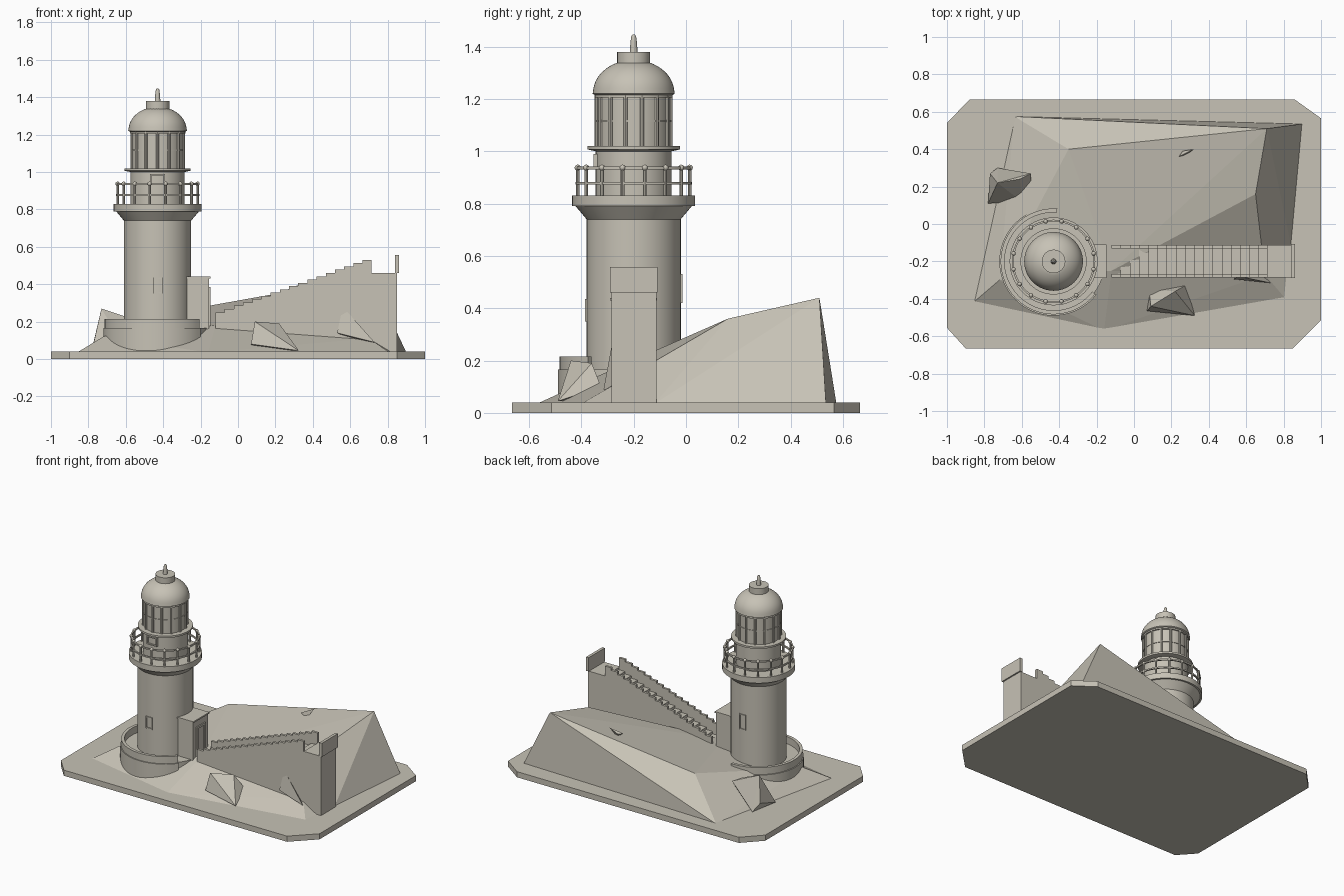
import bpy, bmesh, math
from mathutils import Vector

if "Cube" in bpy.data.objects:
    bpy.data.objects.remove(bpy.data.objects["Cube"])

CX, CY = -0.43, -0.20          # tower axis
stone = bpy.data.materials.new("warm_grey_stone")
stone.diffuse_color = (0.57, 0.54, 0.465, 1)
stone.use_nodes = True
stone.node_tree.nodes["Principled BSDF"].inputs["Base Color"].default_value = stone.diffuse_color


def finish(name, bm, smooth=False):
    bmesh.ops.recalc_face_normals(bm, faces=bm.faces)
    me = bpy.data.meshes.new(name)
    bm.to_mesh(me)
    bm.free()
    me.materials.append(stone)
    ob = bpy.data.objects.new(name, me)
    bpy.context.collection.objects.link(ob)
    if smooth:
        bpy.ops.object.select_all(action='DESELECT')
        ob.select_set(True)
        bpy.context.view_layer.objects.active = ob
        bpy.ops.object.shade_smooth_by_angle(angle=math.radians(35))
    return ob


def add_box(bm, lo, hi):
    vs = [bm.verts.new((x, y, z)) for x in (lo[0], hi[0])
          for y in (lo[1], hi[1]) for z in (lo[2], hi[2])]
    for f in ((0, 1, 3, 2), (4, 6, 7, 5), (0, 4, 5, 1),
              (2, 3, 7, 6), (0, 2, 6, 4), (1, 5, 7, 3)):
        bm.faces.new([vs[i] for i in f])
    return vs


def boxes(name, items):
    bm = bmesh.new()
    for lo, hi in items:
        add_box(bm, lo, hi)
    return finish(name, bm)


def extrude(name, pts, vec):
    bm = bmesh.new()
    face = bm.faces.new([bm.verts.new(p) for p in pts])
    out = bmesh.ops.extrude_face_region(bm, geom=[face], use_keep_orig=True)
    bmesh.ops.translate(bm, vec=vec,
                        verts=[v for v in out["geom"] if isinstance(v, bmesh.types.BMVert)])
    return finish(name, bm)


def lathe(name, profile, n=56, closed=False, a0=0, a1=360):
    """Spin (radius, z) points round the tower axis."""
    bm = bmesh.new()
    full = a1 - a0 >= 360
    rings = []
    for i in range(n if full else n + 1):
        a = math.radians(a0 + (a1 - a0) * i / n)
        rings.append([bm.verts.new((CX + r * math.cos(a), CY + r * math.sin(a), z))
                      for r, z in profile])
    m = len(profile)
    for i in range(n):
        p, q = rings[i], rings[(i + 1) % len(rings)]
        for j in range(m if closed else m - 1):
            k = (j + 1) % m
            bm.faces.new((p[j], q[j], q[k], p[k]))
    if not full:
        bm.faces.new(rings[0])
        bm.faces.new(rings[-1])
    elif not closed:
        bm.faces.new([r[0] for r in rings])
        bm.faces.new([r[-1] for r in rings])
    return finish(name, bm, True)


def rock(name, pts):
    bm = bmesh.new()
    for p in pts:
        bm.verts.new(p)
    bmesh.ops.convex_hull(bm, input=bm.verts)
    return finish(name, bm)


# Base plate with cut corners
extrude("base_plate", [(-1, -.555, 0), (-.9, -.665, 0), (.85, -.665, 0), (1, -.515, 0),
                       (1, .565, 0), (.86, .665, 0), (-.88, .665, 0), (-1, .54, 0)], (0, 0, .04))

# Faceted hill
hill = {"a": (.71, .51, .44), "b": (-.35, .40, .25), "c": (.65, .16, .36),
        "d": (-.12, -.25, .18), "e": (.70, -.27, .11), "f": (-.72, -.30, .12),
        "1": (-.86, -.42, .035), "2": (-.16, -.57, .035), "3": (.81, -.40, .035),
        "4": (.84, -.12, .035), "5": (.90, .535, .035), "6": (-.64, .575, .035)}
bm = bmesh.new()
hv = {k: bm.verts.new(p) for k, p in hill.items()}
for f in "ab6 a65 a54 a4c c4e e43 e32 d2e ced acd adb bdf bf6 f16 f12 f2d 123456".split():
    bm.faces.new([hv[c] for c in f])
finish("hill", bm)

# Loose rocks
rock("left_rock", [(-.73, .22, .27), (-.73, .30, .04), (-.55, .27, .20), (-.55, .20, .10),
                   (-.60, .12, .05), (-.78, .11, .05), (-.77, .27, .10), (-.61, .24, .23)])
rock("front_rock", [(.09, -.44, .20), (.22, -.36, .19), (.28, -.325, .10), (.08, -.35, .05),
                    (.325, -.49, .045), (.07, -.465, .08)])
rock("right_rock", [(.56, -.28, .28), (.53, -.295, .14), (.73, -.315, .09), (.66, -.22, .08)])
rock("small_rock", [(.24, .36, .36), (.26, .39, .36), (.32, .40, .395), (.28, .37, .33)])

# Round terrace and its curved wall
lathe("terrace_floor", [(.275, .05), (.275, .165)])
lathe("terrace_wall", [(.29, .045), (.29, .165), (.283, .165), (.283, .215), (.262, .215), (.262, .045)],
      44, True, 86, 322)

# Tower shaft, gallery and lantern
lathe("tower_shaft", [(.18, .05), (.18, .74)])
lathe("gallery_corbel", [(.18, .74), (.222, .79)])
lathe("gallery_floor", [(.235, .79), (.235, .83)])
lathe("watch_room", [(.145, .83), (.145, 1.005)])
lathe("lantern_floor", [(.145, 1.0), (.177, 1.007), (.177, 1.02)])
lathe("lantern_room", [(.139, 1.02), (.139, 1.22)])
dome = [(.148, 1.215), (.157, 1.22)]
for i in range(1, 11):
    t = math.radians(i * 6.8)
    dome.append((.155 * math.cos(t), 1.225 + .124 * math.sin(t)))
lathe("dome", dome)
lathe("vent_cap", [(.063, 1.335), (.063, 1.38)], 32)
lathe("finial", [(.015, 1.38), (.012, 1.42), (.009, 1.44), (.004, 1.447)], 12)

# Lantern glazing bars
bm = bmesh.new()
for i in range(14):
    a = 2 * math.pi * (i + .5) / 14
    c = Vector((CX + .141 * math.cos(a), CY + .141 * math.sin(a), 0))
    bmesh.ops.create_cone(bm, cap_ends=True, segments=8, radius1=.008, radius2=.008, depth=.2)
    bmesh.ops.translate(bm, vec=c + Vector((0, 0, 1.12)), verts=bm.verts[-16:])
finish("glazing_bars", bm)
lathe("lantern_mid_bar", [(.136, 1.112), (.143, 1.112), (.143, 1.12), (.136, 1.12)], closed=True)
lathe("lantern_top_bar", [(.136, 1.205), (.148, 1.205), (.148, 1.22), (.136, 1.22)], closed=True)

# Gallery railing
bm = bmesh.new()
for i in range(16):
    a = 2 * math.pi * (i + .5) / 16
    c = Vector((CX + .218 * math.cos(a), CY + .218 * math.sin(a), 0))
    r = bmesh.ops.create_cone(bm, cap_ends=True, segments=8, radius1=.007, radius2=.007, depth=.11)
    bmesh.ops.translate(bm, vec=c + Vector((0, 0, .882)), verts=r["verts"])
    r = bmesh.ops.create_uvsphere(bm, u_segments=10, v_segments=6, radius=.012)
    bmesh.ops.translate(bm, vec=c + Vector((0, 0, .937)), verts=r["verts"])
finish("railing_posts", bm, True)
for name, z in (("lower_rail", .878), ("upper_rail", .936)):
    lathe(name, [(.213, z - .005), (.223, z - .005), (.223, z + .005), (.213, z + .005)], closed=True)


# Framed openings on the tower
def frame(name, y, z0, z1, w):
    lo, hi, t = y - .008, y + .008, .008
    boxes(name, [((CX - w, lo, z0), (CX - w + t, hi, z1)), ((CX + w - t, lo, z0), (CX + w, hi, z1)),
                 ((CX - w, lo, z1 - t), (CX + w, hi, z1)), ((CX - w, lo, z0), (CX + w, hi, z0 + t))])


frame("front_window", CY - .178, .35, .435, .025)
frame("back_window", CY + .178, .42, .53, .025)
frame("watch_room_window", CY - .146, .93, .99, .04)

# Porch with framed doorway
boxes("porch", [((-.30, -.285, .10), (-.155, -.115, .435)), ((-.30, -.29, .43), (-.148, -.11, .44))])
boxes("door_frame", [((-.16, -.25, .165), (-.147, -.235, .385)), ((-.16, -.165, .165), (-.147, -.15, .385)),
                     ((-.16, -.25, .37), (-.147, -.15, .385))])

# Staircase: solid treads between two stepped side walls
N, X0, X1 = 17, -.12, .715
dx = (X1 - X0) / N


def stepped(y0, y1, z0, z1, name, end=None):
    pts = [(X0, y0, .04)]
    for i in range(N):
        z = z0 + (z1 - z0) * i / (N - 1)
        pts += [(X0 + i * dx, y0, z), (X0 + (i + 1) * dx, y0, z)]
    pts += [(.85, y0, .46), (.85, y0, .04)] if end else [(X1, y0, .04)]
    if end:
        pts.insert(-2, (X1, y0, .46))
    extrude(name, pts, (0, y1 - y0, 0))


stepped(-.268, -.130, .17, .445, "stair_treads", True)
stepped(-.285, -.268, .25, .53, "front_stair_wall")
stepped(-.130, -.113, .25, .53, "back_stair_wall")

# Top landing and end parapet
boxes("stair_landing", [((X1, -.285, .04), (.849, -.113, .46))])
boxes("end_parapet", [((.84, -.29, .46), (.86, -.108, .557))])
